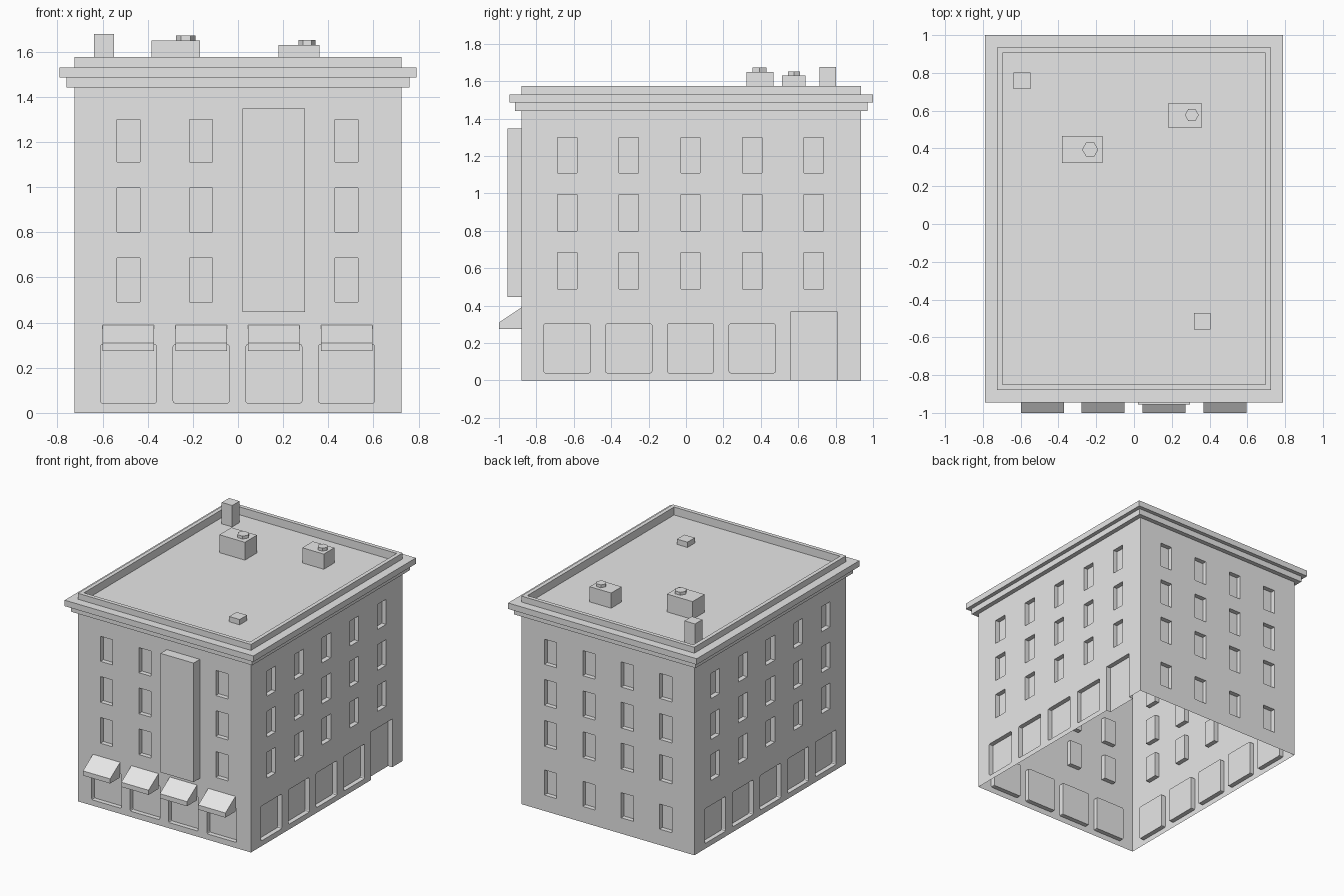
import bpy, bmesh
from mathutils import Matrix, Vector

cube = bpy.data.objects.get("Cube")
if cube:
    bpy.data.objects.remove(cube, do_unlink=True)

# One plain grey for the whole building
grey = bpy.data.materials.new("plain_grey")
grey.use_nodes = True
COLOUR = (0.8, 0.8, 0.8, 1)
grey.diffuse_color = COLOUR
grey.node_tree.nodes["Principled BSDF"].inputs["Base Color"].default_value = COLOUR

# Wall planes and recess depth
X, FRONT, BACK = 0.725, -0.88, 0.935
DEPTH = 0.035


def finish(name, bm):
    bmesh.ops.recalc_face_normals(bm, faces=bm.faces)
    mesh = bpy.data.meshes.new(name)
    bm.to_mesh(mesh)
    bm.free()
    mesh.materials.append(grey)
    obj = bpy.data.objects.new(name, mesh)
    bpy.context.collection.objects.link(obj)
    return obj


def add_box(bm, lo, hi, round_axis=None):
    lo, hi = Vector(lo), Vector(hi)
    matrix = Matrix.Translation((lo + hi) / 2) @ Matrix.Diagonal((*(hi - lo), 1))
    verts = bmesh.ops.create_cube(bm, size=1, matrix=matrix)["verts"]
    if round_axis is not None:
        edges = {e for v in verts for e in v.link_edges}
        along = [e for e in edges
                 if abs((e.verts[0].co - e.verts[1].co).normalized()[round_axis]) > 0.9]
        bmesh.ops.bevel(bm, geom=along, offset=0.01, segments=2, profile=0.5,
                        affect='EDGES')


def box(name, lo, hi):
    bm = bmesh.new()
    add_box(bm, lo, hi)
    return finish(name, bm)


def recess(bm, wall, centre, width, z0, z1, rounded=False):
    """Add a cutter for one opening in the named wall."""
    a, b = centre - width / 2, centre + width / 2
    out = 0.02
    if wall in ("front", "back"):
        y0, y1 = (FRONT - out, FRONT + DEPTH) if wall == "front" else (BACK - DEPTH, BACK + out)
        add_box(bm, (a, y0, z0), (b, y1, z1), 1 if rounded else None)
    else:
        x0, x1 = (X - DEPTH, X + out) if wall == "right" else (-X - out, DEPTH - X)
        add_box(bm, (x0, a, z0), (x1, b, z1), 0 if rounded else None)


# Building shell: stacked rectangular rings (outset, height) up to the sunken roof
RINGS = [(0, 0), (0, 1.44), (0.035, 1.44), (0.035, 1.485), (0.065, 1.485),
         (0.065, 1.53), (0, 1.53), (0, 1.575), (-0.03, 1.575), (-0.03, 1.515)]
bm = bmesh.new()
loops = []
for o, z in RINGS:
    corners = [(-X - o, FRONT - o), (X + o, FRONT - o), (X + o, BACK + o), (-X - o, BACK + o)]
    loops.append([bm.verts.new((x, y, z)) for x, y in corners])
for low, high in zip(loops, loops[1:]):
    for i in range(4):
        j = (i + 1) % 4
        bm.faces.new((low[i], low[j], high[j], high[i]))
bm.faces.new(loops[0])
bm.faces.new(loops[-1])
shell = finish("building_shell", bm)

# Cutters for windows, shop fronts and the side door
columns_x = [-0.485, -0.163, 0.159, 0.481]
columns_y = [0.024 + 0.33 * i for i in range(-2, 3)]
floors = [(0.49, 0.685), (0.80, 0.995), (1.11, 1.30)]
cut = bmesh.new()
for z0, z1 in floors:
    for i, x in enumerate(columns_x):
        if i != 2:
            recess(cut, "front", x, 0.102, z0, z1)
        recess(cut, "back", x, 0.102, z0, z1)
    for y in columns_y:
        recess(cut, "right", y, 0.104, z0, z1)
        recess(cut, "left", y, 0.104, z0, z1)
for x in columns_x:
    recess(cut, "back", x, 0.102, 0.12, 0.31)
    recess(cut, "front", x, 0.248, 0.043, 0.303, True)
for y in columns_y:
    recess(cut, "left", y, 0.248, 0.04, 0.303, True)
    if y < 0.6:
        recess(cut, "right", y, 0.248, 0.04, 0.303, True)
recess(cut, "right", columns_y[-1], 0.252, -0.05, 0.365)
cutter = finish("opening_cutter", cut)
cutter.hide_render = True

# Cut the openings, then leave the shell open underneath
mod = shell.modifiers.new("openings", 'BOOLEAN')
mod.operation = 'DIFFERENCE'
mod.solver = 'EXACT'
mod.object = cutter
evaluated = shell.evaluated_get(bpy.context.evaluated_depsgraph_get())
mesh = bpy.data.meshes.new_from_object(evaluated)
shell.modifiers.clear()
shell.data = mesh
bpy.data.objects.remove(cutter, do_unlink=True)
bm = bmesh.new()
bm.from_mesh(mesh)
floor = [f for f in bm.faces if f.normal.z < -0.9 and f.calc_center_median().z < 0.001]
bmesh.ops.delete(bm, geom=floor, context='FACES')
bm.to_mesh(mesh)
bm.free()

# Projecting panel on the front
box("front_bay", (0.02, -0.955, 0.447), (0.297, FRONT, 1.348))

# Awnings over the shop fronts
profile = [(FRONT, 0.275), (-1, 0.275), (-1, 0.31), (FRONT, 0.39)]
for i, x in enumerate(columns_x):
    bm = bmesh.new()
    side = bm.faces.new([bm.verts.new((x - 0.114, y, z)) for y, z in profile])
    grown = bmesh.ops.extrude_face_region(bm, geom=[side], use_keep_orig=True)["geom"]
    moved = [v for v in grown if isinstance(v, bmesh.types.BMVert)]
    bmesh.ops.translate(bm, verts=moved, vec=(0.228, 0, 0))
    finish(f"awning_{i + 1}", bm)

# Roof fittings
ROOF = 1.51
box("chimney", (-0.637, 0.715, ROOF), (-0.549, 0.802, 1.677))
box("roof_hatch", (0.317, -0.558, ROOF), (0.405, -0.47, 1.555))
units = [("left", (-0.382, 0.323), (-0.168, 0.467), 1.65, (-0.232, 0.394), 0.043),
         ("right", (0.18, 0.512), (0.36, 0.638), 1.63, (0.306, 0.577), 0.037)]
for side, lo, hi, top, fan, radius in units:
    box(f"{side}_roof_unit", (*lo, ROOF), (*hi, top))
    bm = bmesh.new()
    turn = Matrix.Rotation(1.5708, 4, 'Z')
    bmesh.ops.create_cone(bm, cap_ends=True, segments=6, radius1=radius, radius2=radius,
                          depth=0.022, matrix=Matrix.Translation((*fan, top + 0.011)) @ turn)
    finish(f"{side}_unit_vent", bm)
